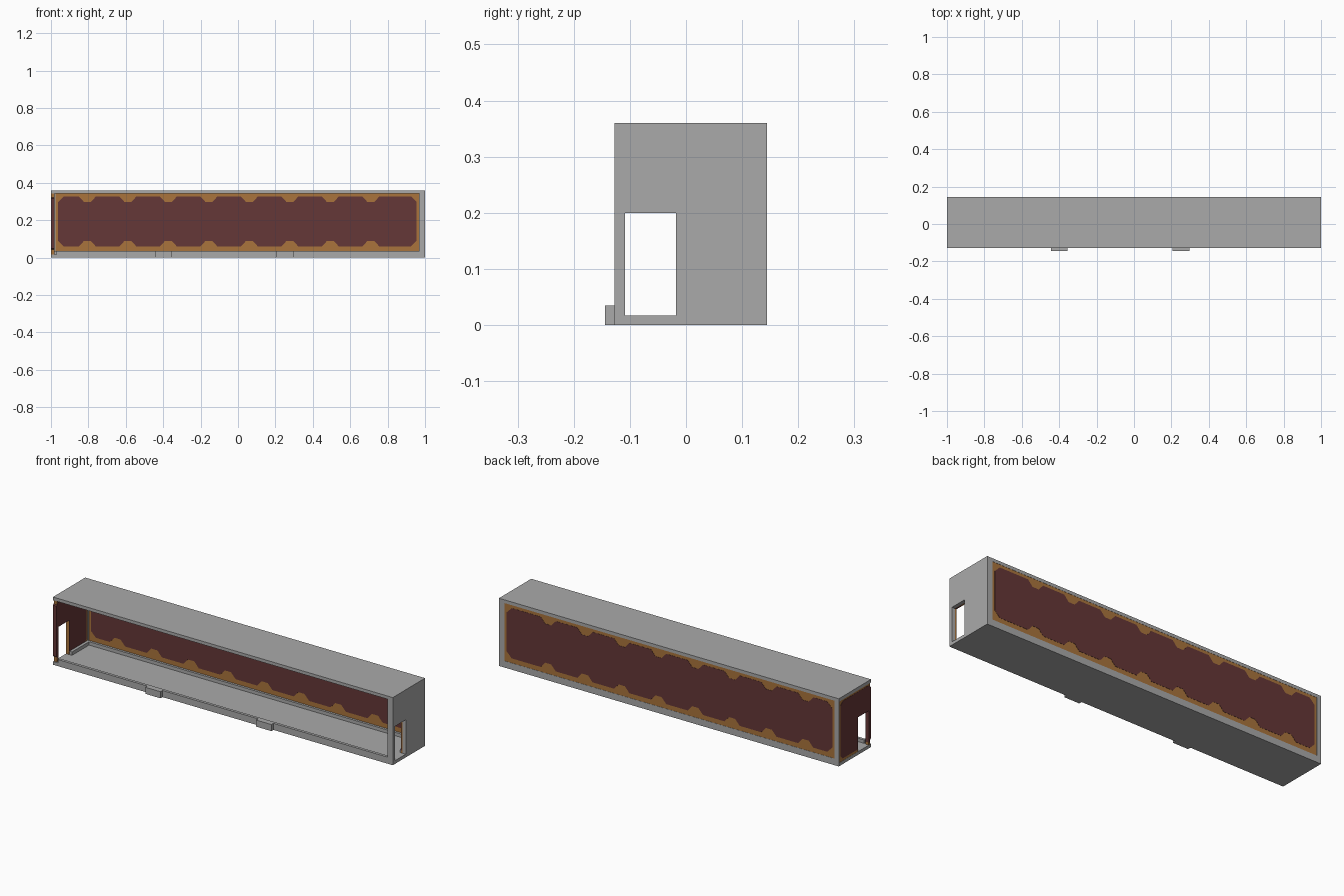
import bpy, bmesh
from mathutils import Vector

if "Cube" in bpy.data.objects:
    bpy.data.objects.remove(bpy.data.objects["Cube"])


def mat(name, c):
    m = bpy.data.materials.new(name)
    m.diffuse_color = (*c, 1)
    m.use_nodes = True
    m.node_tree.nodes["Principled BSDF"].inputs["Base Color"].default_value = m.diffuse_color
    return m


GREY = mat("grey plaster", (0.40, 0.40, 0.40))
RED = mat("dark red wallpaper", (0.13, 0.038, 0.038))
GOLD = mat("gold trim", (0.40, 0.175, 0.045))


def finish(bm, name, m):
    bmesh.ops.recalc_face_normals(bm, faces=bm.faces)
    me = bpy.data.meshes.new(name)
    bm.to_mesh(me)
    bm.free()
    me.materials.append(m)
    ob = bpy.data.objects.new(name, me)
    bpy.context.collection.objects.link(ob)
    return ob


def box(name, lo, hi, m):
    bm = bmesh.new()
    bmesh.ops.create_cube(bm, size=1)
    for v in bm.verts:
        v.co = Vector([lo[i] + (v.co[i] + 0.5) * (hi[i] - lo[i]) for i in range(3)])
    return finish(bm, name, m)


def plate(name, pts, place, depth, m):
    """Extrude a 2D outline; place maps (u, v) to 3D."""
    bm = bmesh.new()
    f = bm.faces.new([bm.verts.new(place(u, v)) for u, v in pts])
    r = bmesh.ops.extrude_face_region(bm, geom=[f])
    bmesh.ops.translate(bm, vec=depth,
                        verts=[e for e in r["geom"] if isinstance(e, bmesh.types.BMVert)])
    return finish(bm, name, m)


def scalloped(u0, u1, v0, v1, bumps, c=0.03, w=0.045, d=0.03):
    """Chamfered rectangle with trapezoid notches along the bottom and top."""
    def edge(v, s):
        row = [(u0 + c, v)]
        for b in bumps:
            row += [(b - w, v), (b - w * 0.4, v + s * d), (b + w * 0.4, v + s * d), (b + w, v)]
        return row + [(u1 - c, v)]
    return (edge(v0, 1) + [(u1, v0 + c), (u1, v1 - c)]
            + edge(v1, -1)[::-1] + [(u0, v1 - c), (u0, v0 + c)])


# Shell: floor, ceiling, right wall
box("floor", (-1, -0.127, 0), (1, 0.144, 0.017), GREY)
box("ceiling", (-1, -0.127, 0.343), (1, 0.144, 0.36), GREY)
right_wall = box("right_wall", (0.982, -0.127, 0.017), (1, 0.144, 0.343), GREY)

# Front frame and skirting
box("front_sill", (-0.97, -0.127, 0.017), (0.97, -0.112, 0.035), GREY)
box("front_right_post", (0.97, -0.127, 0.017), (0.982, -0.112, 0.343), GREY)
box("back_skirting", (-0.98, 0.126, 0.017), (0.98, 0.144, 0.035), GREY)
box("left_skirting", (-0.98, -0.017, 0.017), (-0.965, 0.126, 0.035), GREY)
box("right_skirting", (0.965, -0.017, 0.017), (0.982, 0.126, 0.035), GREY)
for n, x0, x1 in (("left", -1, -0.975), ("right", 0.968, 0.982)):
    box("back_%s_post" % n, (x0, 0.137, 0.017), (x1, 0.144, 0.343), GREY)

# Back wall: gold border with the scalloped red field, visible on both sides
box("back_border", (-0.975, 0.138, 0.035), (0.968, 0.143, 0.343), GOLD)
bumps = [-0.805 + 0.2165 * i for i in range(8)]
plate("back_field", scalloped(-0.962, 0.955, 0.06, 0.327, bumps),
      lambda u, v: (u, 0.137, v), (0, 0.007, 0), RED)

# End panels with trim
ends = [right_wall]
for n, x, t in (("left", -1, 0.02), ("right", 0.972, 0.01)):
    ends.append(box(n + "_border", (x + 0.001, -0.122, 0.017),
                    (x + t - 0.001, 0.137, 0.343), GOLD))
    ends.append(plate(n + "_field", scalloped(-0.127 if n == "left" else -0.11, 0.128, 0.03, 0.335, [], 0.018),
                      lambda u, v, x=x: (x, u, v), (t, 0, 0), RED))

# Doorways cut through both ends
door = box("door_cutter", (-1.1, -0.109, 0.0165), (1.1, -0.018, 0.2), GREY)
door.hide_render = True
door.display_type = 'WIRE'
for ob in ends:
    b = ob.modifiers.new("doorway", 'BOOLEAN')
    b.operation = 'DIFFERENCE'
    b.solver = 'EXACT'
    b.object = door

# Front steps
for n, x in (("left", -0.4), ("right", 0.252)):
    box(n + "_step", (x - 0.045, -0.144, 0), (x + 0.045, -0.126, 0.035), GREY)
